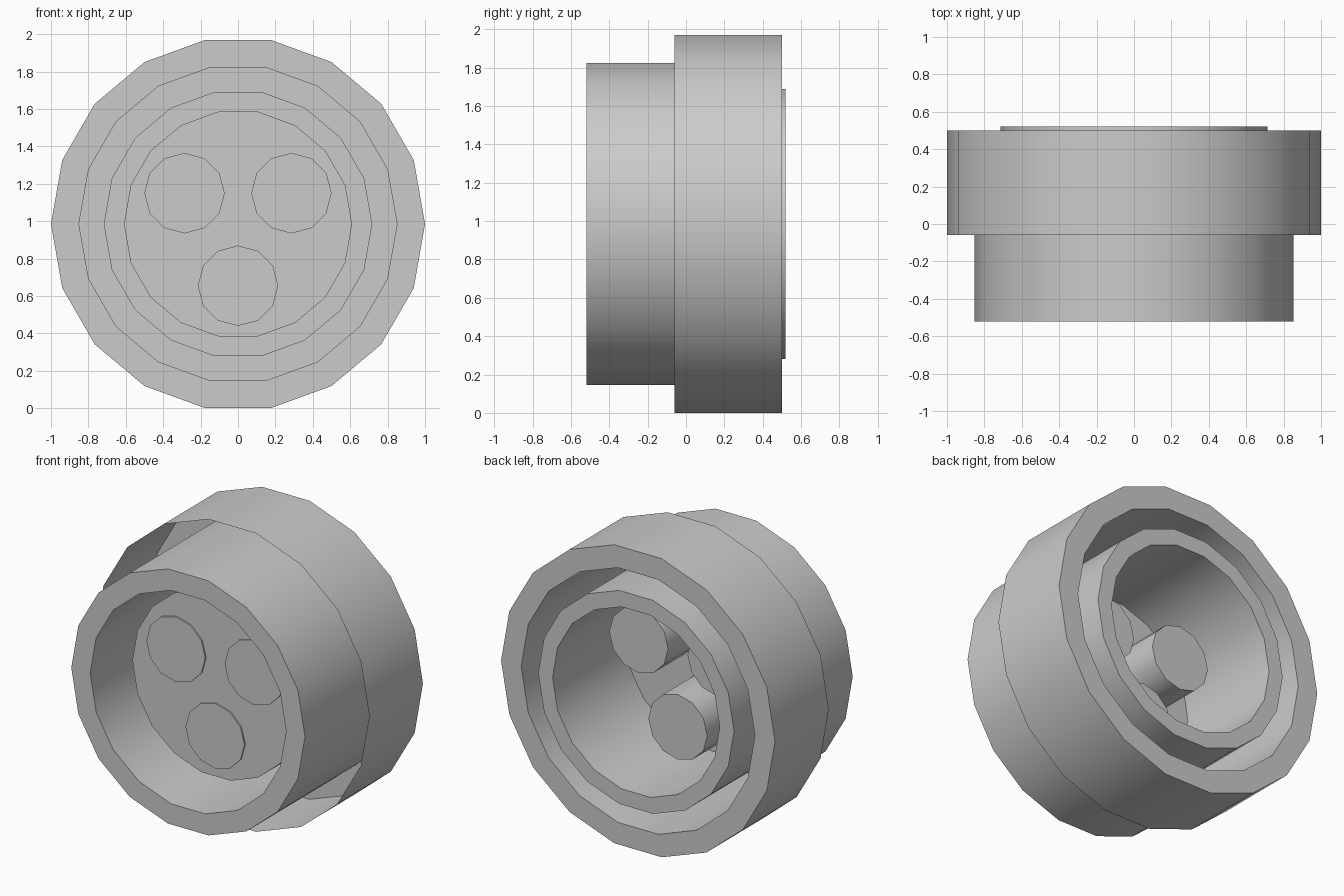
import bpy, bmesh, math

if "Cube" in bpy.data.objects:
    bpy.data.objects.remove(bpy.data.objects["Cube"])

CENTER_Z = math.sin(math.radians(80))  # an 18-sided ring of radius 1 rests on z = 0


def lathe_y(name, profile, sides, cx=0.0, cz=CENTER_Z, cap_start=False):
    """Sweep (radius, y) points around an axis parallel to y; the last ring is capped."""
    bm = bmesh.new()
    rings = []
    for r, y in profile:
        ring = []
        for i in range(sides):
            a = 2 * math.pi * i / sides
            ring.append(bm.verts.new((cx + r * math.cos(a), y, cz + r * math.sin(a))))
        rings.append(ring)
    for r0, r1 in zip(rings, rings[1:]):
        for i in range(sides):
            j = (i + 1) % sides
            bm.faces.new((r0[i], r1[i], r1[j], r0[j]))
    if cap_start:
        bm.faces.new(rings[0])
    bm.faces.new(rings[-1][::-1])
    mesh = bpy.data.meshes.new(name)
    bm.to_mesh(mesh)
    bm.free()
    obj = bpy.data.objects.new(name, mesh)
    bpy.context.collection.objects.link(obj)
    bpy.ops.object.select_all(action='DESELECT')
    obj.select_set(True)
    bpy.context.view_layer.objects.active = obj
    bpy.ops.object.shade_smooth_by_angle(angle=math.radians(40))
    return obj


# Thin folded shell: outer collar, front tube, rear sleeve and recessed floor
lathe_y("folded_shell", [
    (1.0, -0.06), (1.0, 0.50),
    (0.853, 0.50), (0.853, -0.52),
    (0.715, -0.52), (0.715, 0.52),
    (0.61, 0.52), (0.61, -0.23),
], 18)

# Three pins through the floor
for n, deg in enumerate((30, 150, 270), 1):
    a = math.radians(deg)
    lathe_y(f"pin_{n}", [(0.215, -0.24), (0.215, 0.085)], 12,
            cx=0.33 * math.cos(a), cz=CENTER_Z + 0.33 * math.sin(a), cap_start=True)
